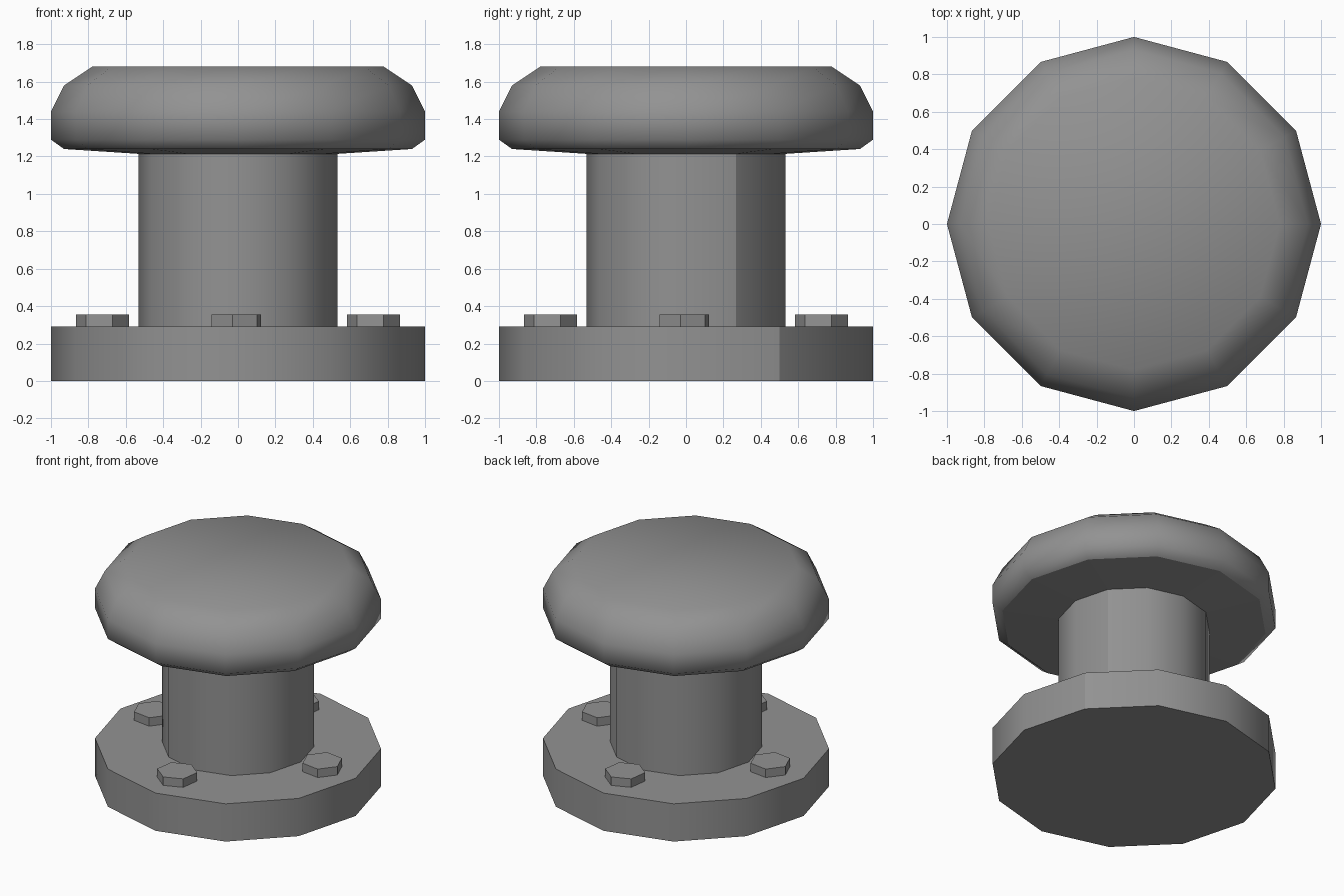
import bpy
import bmesh
from math import sin, cos, pi, radians

SIDES = 12

cube = bpy.data.objects.get("Cube")
if cube:
    bpy.data.objects.remove(cube, do_unlink=True)

# Single grey metal
grey = bpy.data.materials.new("grey_metal")
grey.use_nodes = True
colour = (0.29, 0.29, 0.29, 1)
grey.diffuse_color = colour
grey.node_tree.nodes["Principled BSDF"].inputs["Base Color"].default_value = colour


def lathe(name, profile, sides=SIDES, turn=0.0, location=(0, 0, 0), limit=40, sharp=None):
    """Turn a (radius, height) profile, bottom to top, into a capped solid."""
    bm = bmesh.new()
    rings = []
    for r, z in profile:
        angles = [turn + 2 * pi * i / sides for i in range(sides)]
        rings.append([bm.verts.new((r * cos(a), r * sin(a), z)) for a in angles])
    for low, high in zip(rings, rings[1:]):
        for i in range(sides):
            j = (i + 1) % sides
            bm.faces.new((low[i], low[j], high[j], high[i]))
    bm.faces.new(rings[0][::-1])
    bm.faces.new(rings[-1])
    mesh = bpy.data.meshes.new(name)
    bm.to_mesh(mesh)
    bm.free()
    mesh.materials.append(grey)
    mesh.shade_smooth()
    mesh.set_sharp_from_angle(angle=radians(limit))
    if sharp:
        for edge in mesh.edges:
            if sharp(*(mesh.vertices[v].co for v in edge.vertices)):
                edge.use_edge_sharp = True
    obj = bpy.data.objects.new(name, mesh)
    obj.location = location
    bpy.context.collection.objects.link(obj)
    return obj


def seam(a, b):
    """Upright edge one step round from the +x axis."""
    return a.x > 0 and all(abs(v.y - v.x * sin(pi / 6) / cos(pi / 6)) < 0.001 for v in (a, b))


# Bolted foot and post
lathe("base_flange", [(1, 0), (1, 0.29)], sharp=seam)
lathe("post", [(0.533, 0.28), (0.533, 1.23)], sharp=seam)

# Rounded head with a crease around its underside
lathe("head", [(0.5, 1.212), (0.93, 1.24), (1, 1.29), (1, 1.44), (0.93, 1.58), (0.78, 1.68)],
      limit=60, sharp=lambda a, b: max(a.z, b.z) < 1.25)

# Four hexagonal bolts around the post
for i in range(4):
    angle = i * pi / 2 - 0.014
    lathe(f"bolt_{i + 1}", [(0.143, 0.28), (0.143, 0.355)], sides=6,
          turn=i * pi / 2 - radians(8),
          location=(0.724 * cos(angle), 0.724 * sin(angle), 0))
